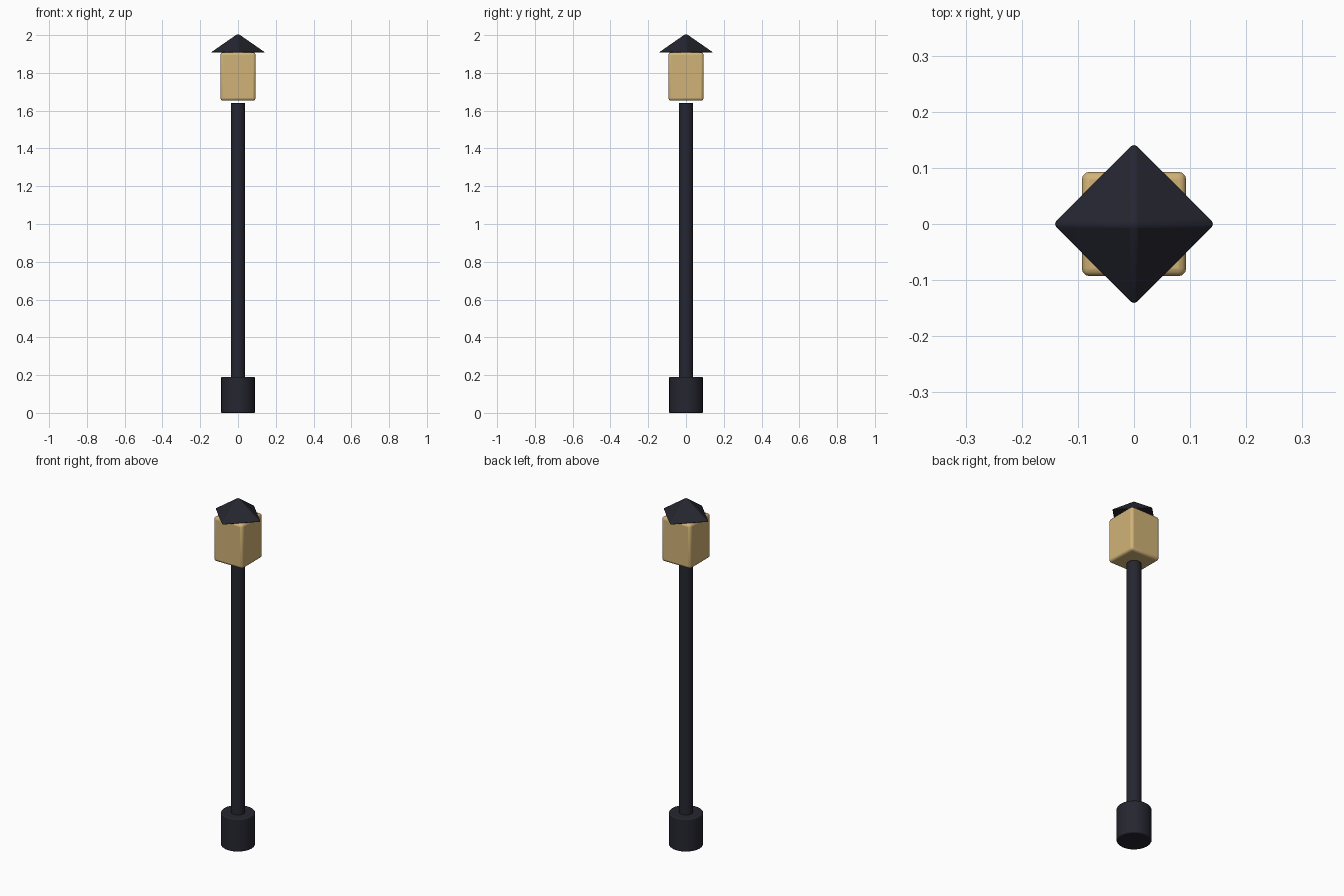
import bpy
import math

if "Cube" in bpy.data.objects:
    bpy.data.objects.remove(bpy.data.objects["Cube"], do_unlink=True)


def make_material(name, colour, roughness):
    mat = bpy.data.materials.new(name)
    mat.use_nodes = True
    mat.diffuse_color = colour
    shader = mat.node_tree.nodes["Principled BSDF"]
    shader.inputs["Base Color"].default_value = colour
    shader.inputs["Roughness"].default_value = roughness
    return mat


dark_iron = make_material("dark iron", (0.019, 0.019, 0.03, 1), 0.6)
warm_glass = make_material("warm glass", (0.64, 0.45, 0.185, 1), 0.5)


def finish(name, mat, bevel):
    """Name, colour, round off and smooth the active part."""
    obj = bpy.context.object
    obj.name = name
    obj.data.materials.append(mat)
    mod = obj.modifiers.new("rounded edges", "BEVEL")
    mod.width = bevel
    mod.segments = 3
    mod.limit_method = "ANGLE"
    mod.angle_limit = math.radians(30)
    bpy.ops.object.shade_smooth_by_angle(angle=math.radians(35))
    return obj


def cylinder(name, radius, bottom, top, bevel):
    bpy.ops.mesh.primitive_cylinder_add(
        vertices=24, radius=radius, depth=top - bottom,
        location=(0, 0, (bottom + top) / 2))
    return finish(name, dark_iron, bevel)


# Footing and post
cylinder("base", 0.09, 0, 0.19, 0.006)
cylinder("post", 0.038, 0.15, 1.64, 0.003)

# Glowing lantern box
bpy.ops.mesh.primitive_cube_add(size=1, location=(0, 0, 1.781))
bpy.context.object.scale = (0.186, 0.186, 0.256)
bpy.ops.object.transform_apply(location=False, rotation=False, scale=True)
finish("lantern", warm_glass, 0.014)

# Pyramid cap, its corners over the middles of the lantern sides
bpy.ops.mesh.primitive_cone_add(
    vertices=4, radius1=0.15, radius2=0, depth=0.104, location=(0, 0, 1.959))
finish("cap", dark_iron, 0.008)
